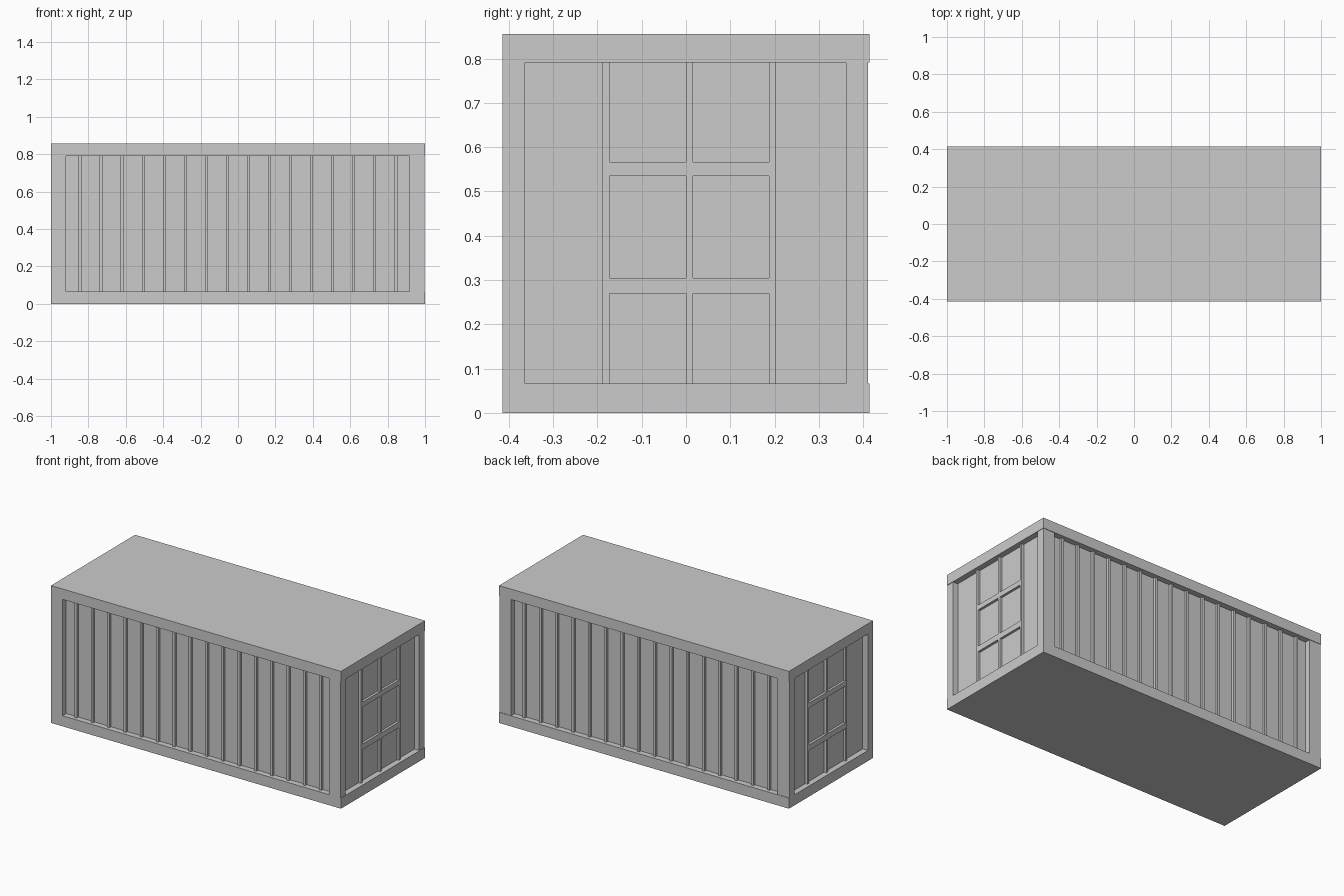
import bpy

if "Cube" in bpy.data.objects:
    bpy.data.objects.remove(bpy.data.objects["Cube"])

X, Y, H = 1.0, 0.414, 0.856       # half length, half width, height
Z0, Z1 = 0.066, 0.791             # opening between bottom and top frames
PANEL, RIB = 0.036, 0.021         # recess of panels and of rib faces


def box(name, x0, x1, y0, y1, z0, z1):
    bpy.ops.mesh.primitive_cube_add(
        size=1, location=((x0 + x1) / 2, (y0 + y1) / 2, (z0 + z1) / 2))
    ob = bpy.context.object
    ob.name = name
    ob.scale = (x1 - x0, y1 - y0, z1 - z0)
    bpy.ops.object.transform_apply(location=False, rotation=False, scale=True)
    return ob


# Solid floor and roof frames
box("floor_frame", -X, X, -Y, Y, 0, Z0)
box("roof_frame", -X, X, -Y, Y, Z1, H)

# Recessed wall body
box("wall_panels", -X + PANEL, X - PANEL, -Y + PANEL, Y - PANEL, Z0, Z1)

# Corner posts, a hair inside the frame on the +x and +y sides
for x0, x1 in ((-X, -0.92), (0.918, X - 0.003)):
    for y0, y1 in ((-Y, -0.364), (0.361, Y - 0.003)):
        box("corner_post", x0, x1, y0, y1, Z0, Z1)

# Vertical ribs along both long sides
for s in (-1, 1):
    ya, yb = sorted((s * (Y - PANEL - 0.005), s * (Y - RIB)))
    for i in range(16):
        x = -0.844 + i * 0.1125
        box("side_rib", x - 0.008, x + 0.008, ya, yb, Z0, Z1)

# Door uprights and cross bars on both ends
for s in (-1, 1):
    xa, xb = sorted((s * (X - PANEL - 0.005), s * (X - RIB)))
    for y in (-0.188, 0.0, 0.187):
        box("door_upright", xa, xb, y, y + 0.0155, Z0, Z1)
    for z0, z1 in ((0.27, 0.305), (0.535, 0.566)):
        for y0, y1 in ((-0.1725, 0.0), (0.0155, 0.187)):
            box("door_crossbar", xa, xb, y0, y1, z0, z1)
